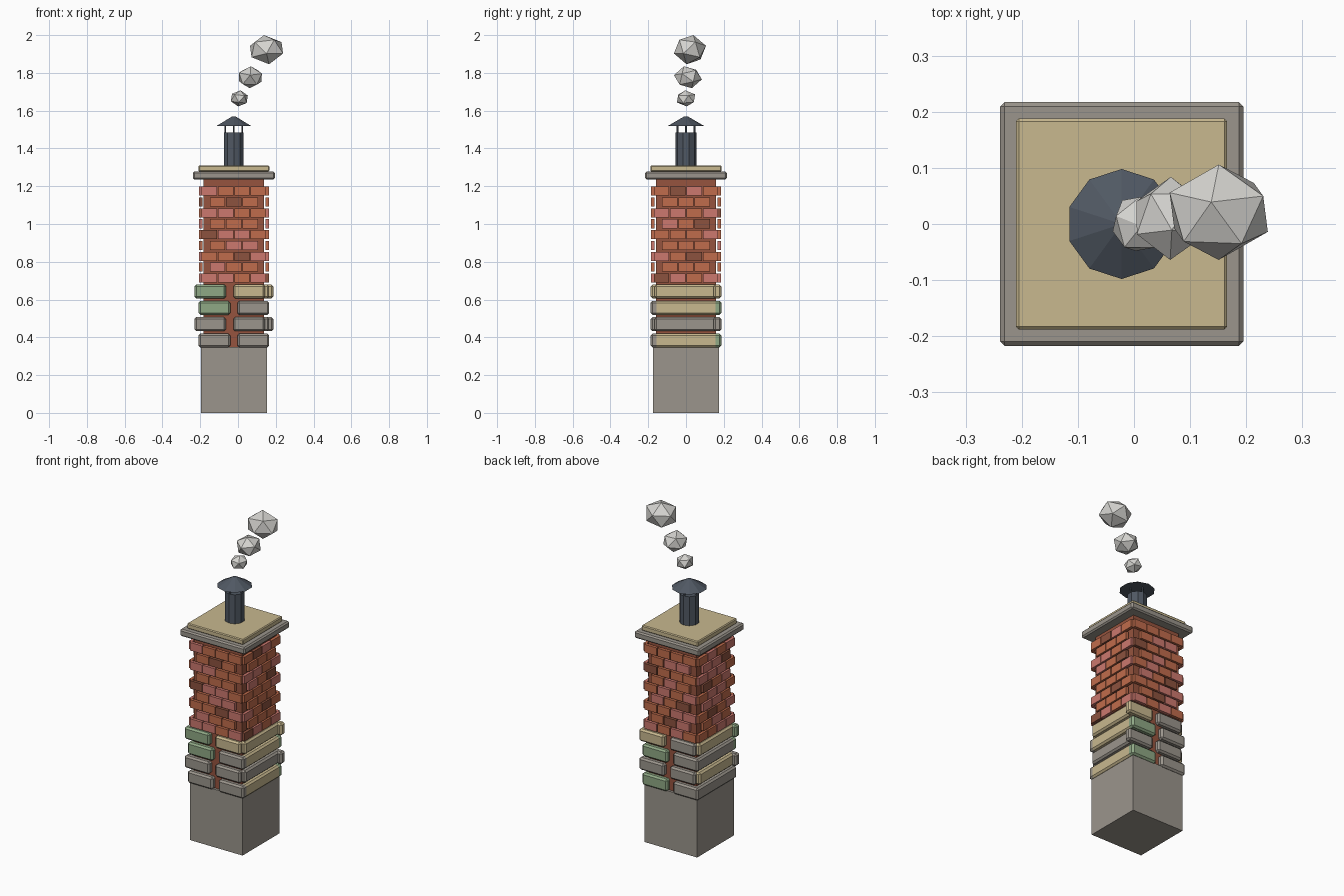
import bpy, bmesh, math, random
from mathutils import Matrix, Vector, Euler

if "Cube" in bpy.data.objects:
    bpy.data.objects.remove(bpy.data.objects["Cube"])

random.seed(4)
CX = -0.022  # chimney axis


def srgb(r, g, b):
    return tuple(((c / 255 + 0.055) / 1.055) ** 2.4 if c > 10 else c / 3295 for c in (r, g, b)) + (1,)


def material(name, *rgb):
    m = bpy.data.materials.new(name)
    m.diffuse_color = srgb(*rgb)
    m.use_nodes = True
    m.node_tree.nodes["Principled BSDF"].inputs["Base Color"].default_value = m.diffuse_color
    return m


STONE = material("grey stone", 155, 149, 140)
TAN = material("tan stone", 200, 184, 143)
GREEN = material("green stone", 143, 168, 133)
CORE = material("dark brick core", 150, 84, 62)
ORANGE = material("orange brick", 192, 108, 76)
PINK = material("pink brick", 204, 120, 110)
BROWN = material("brown brick", 140, 82, 62)
SLATE = material("slate metal", 80, 88, 99)
SMOKE = material("pale smoke", 212, 211, 207)


def finish(name, bm, mats, bevel=0):
    me = bpy.data.meshes.new(name)
    bm.to_mesh(me)
    bm.free()
    ob = bpy.data.objects.new(name, me)
    bpy.context.collection.objects.link(ob)
    for m in mats:
        me.materials.append(m)
    if bevel:
        mod = ob.modifiers.new("bevel", "BEVEL")
        mod.width = bevel
        mod.segments = 1
    return ob


def add_box(bm, lo, hi, mat_index=0, turn=Matrix()):
    lo, hi = Vector(lo), Vector(hi)
    m = turn @ Matrix.Translation((lo + hi) / 2) @ Matrix.Diagonal((*(hi - lo), 1))
    n = len(bm.faces)
    bmesh.ops.create_cube(bm, size=1, matrix=m)
    bm.faces.ensure_lookup_table()
    for f in bm.faces[n:]:
        f.material_index = mat_index


def slab(name, half, z0, z1, mat, bevel=0):
    bm = bmesh.new()
    add_box(bm, (CX - half, -half, z0), (CX + half, half, z1))
    finish(name, bm, [mat], bevel)


def cone(name, r1, r2, z0, z1, mat, sides=10, x=0, y=0):
    bm = bmesh.new()
    bmesh.ops.create_cone(bm, cap_ends=True, segments=sides, radius1=r1, radius2=r2, depth=z1 - z0,
                          matrix=Matrix.Translation((CX + x, y, (z0 + z1) / 2)))
    finish(name, bm, [mat])


# Base, core and cap slabs
slab("base", 0.175, 0, 0.35, STONE)
slab("brick_core", 0.16, 0.35, 1.238, CORE)
slab("cap_lower", 0.217, 1.236, 1.278, STONE, 0.008)
slab("cap_upper", 0.188, 1.278, 1.31, TAN, 0.005)

# Brick and stone facing, one side at a time: front, right, back, left
SIDES = ["front", "right", "back", "left"]
# stone colours from the bottom row up (s grey, t tan, g green)
STONES = [["ss", "ss", "gs", "gt"], ["t", "s", "t", "t"],
          ["gs", "ss", "gs", "ts"], ["s", "t", "s", "t"]]
# brown bricks as (row, column)
BROWNS = [{(4, 0), (2, 2), (7, 1)}, {(0, 0), (2, 2), (5, 2), (8, 1)},
          {(1, 1), (3, 2), (6, 0)}, {(2, 1), (5, 0), (7, 2)}]
for k, side in enumerate(SIDES):
    turn = Matrix.Translation((CX, 0, 0)) @ Matrix.Rotation(k * math.pi / 2, 4, "Z")

    bm = bmesh.new()
    for row, colours in enumerate(STONES[k]):
        z = 0.346 + 0.0865 * row
        pair = len(colours) == 2
        shift = -0.022 if pair and row % 2 else 0
        for i, c in enumerate(colours):
            mid = (i - 0.5) * 0.206 + shift if pair else 0
            half = 0.084 if pair else 0.166
            add_box(bm, (mid - half, -0.187, z), (mid + half, -0.145, z + 0.074), "stg".index(c), turn)
    finish("stones_" + side, bm, [STONE, TAN, GREEN], 0.01)

    bm = bmesh.new()
    for row in range(9):
        count = 3 if row % 2 else 4
        z = 0.69 + 0.0575 * row
        for i in range(count):
            mid = (i - (count - 1) / 2) * 0.0865
            c = 2 if (row, i) in BROWNS[k] else int(random.random() < 0.33)
            add_box(bm, (mid - 0.0408, -0.185, z), (mid + 0.0408, -0.167, z + 0.048), c, turn)
    finish("bricks_" + side, bm, [ORANGE, PINK, BROWN])

# Flue pipe, rain hat and its posts
cone("flue", 0.055, 0.055, 1.305, 1.485, SLATE)
cone("rain_hat", 0.098, 0.012, 1.518, 1.568, SLATE)
for i in range(4):
    a = i * math.pi / 2
    cone(f"hat_post_{i}", 0.005, 0.005, 1.48, 1.525, SLATE, 6, 0.045 * math.cos(a), 0.045 * math.sin(a))

# Smoke puffs: tilted icosahedra fitted to their size
PUFFS = [((0.007, 0, 1.665), (0.09, 0.096, 0.085), (0.1, 0.1, 0.3)),
         ((0.065, 0.01, 1.777), (0.122, 0.148, 0.116), (0.2, -0.2, 0.9)),
         ((0.151, 0.021, 1.923), (0.175, 0.17, 0.154), (-0.15, 0.2, 1.5))]
for n, (centre, size, tilt) in enumerate(PUFFS):
    bm = bmesh.new()
    bmesh.ops.create_icosphere(bm, subdivisions=1, radius=1, matrix=Euler(tilt).to_matrix().to_4x4())
    for ax in range(3):
        top = max(v.co[ax] for v in bm.verts)
        for v in bm.verts:
            v.co[ax] = centre[ax] + v.co[ax] / top * size[ax] / 2
    finish(f"smoke_puff_{n + 1}", bm, [SMOKE])
